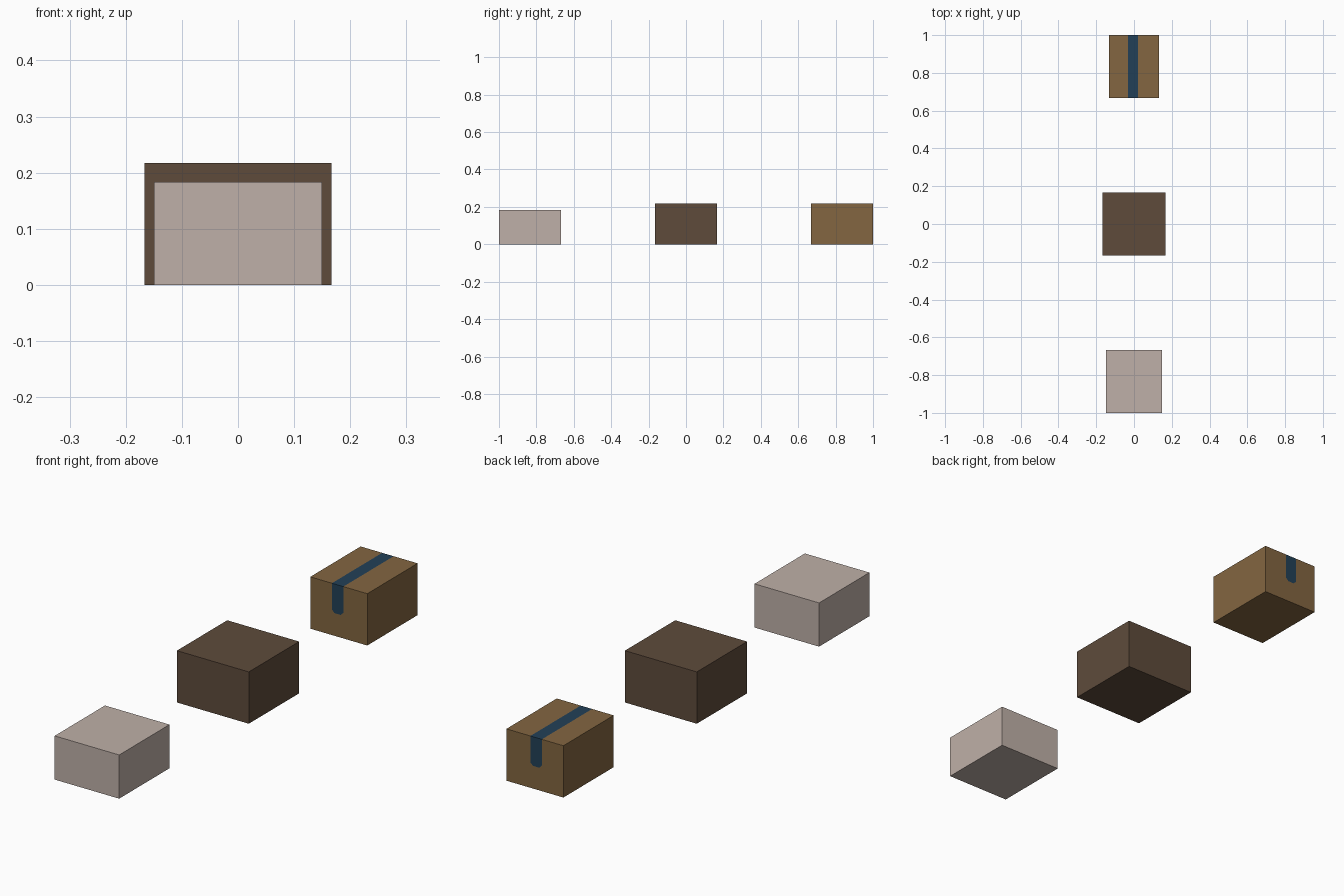
import bpy, bmesh
from mathutils import Vector

if "Cube" in bpy.data.objects:
    bpy.data.objects.remove(bpy.data.objects["Cube"])


def material(name, rgb):
    """Flat colour given as sRGB bytes, stored as linear values."""
    lin = [(c / 255 / 12.92) if c / 255 <= 0.04045 else ((c / 255 + 0.055) / 1.055) ** 2.4 for c in rgb]
    m = bpy.data.materials.new(name)
    m.diffuse_color = (*lin, 1.0)
    m.use_nodes = True
    m.node_tree.nodes["Principled BSDF"].inputs["Base Color"].default_value = m.diffuse_color
    return m


def box(name, width, depth, height, y, mats, stripe=None):
    """Box standing on the floor; stripe = half planes (point, outward normal) bounding painted faces."""
    bm = bmesh.new()
    bmesh.ops.create_cube(bm, size=1)
    for v in bm.verts:
        v.co = Vector((v.co.x * width, v.co.y * depth, (v.co.z + 0.5) * height))
    if stripe:
        for co, no in stripe:
            bmesh.ops.bisect_plane(bm, geom=bm.verts[:] + bm.edges[:] + bm.faces[:],
                                   dist=1e-6, plane_co=co, plane_no=no)
        for f in bm.faces:
            c = f.calc_center_median()
            if all((c - co).dot(no) < 0 for co, no in stripe):
                f.material_index = 1
    me = bpy.data.meshes.new(name)
    bm.to_mesh(me)
    bm.free()
    for m in mats:
        me.materials.append(m)
    ob = bpy.data.objects.new(name, me)
    ob.location.y = y
    bpy.context.collection.objects.link(ob)


pale = material("pale_pink_grey", (191, 176, 168))
brown = material("dark_brown", (94, 75, 59))
card = material("cardboard_tan", (131, 102, 65))
blue = material("blue_tape", (34, 64, 87))

# Tape outline: two sides, lower end and clipped lower corners
x0, x1, low, clip = -0.032, 0.021, 0.095, 0.012
tape = [(Vector((x0, 0, 0)), Vector((-1, 0, 0))),
        (Vector((x1, 0, 0)), Vector((1, 0, 0))),
        (Vector((0, 0, low)), Vector((0, 0, -1))),
        (Vector((x0 + clip, 0, low)), Vector((-1, 0, -1)).normalized()),
        (Vector((x1 - clip, 0, low)), Vector((1, 0, -1)).normalized())]

# Three boxes in a row
box("pale_box", 0.299, 0.333, 0.183, -0.8335, [pale])
box("dark_box", 0.333, 0.333, 0.217, 0.0, [brown])
box("taped_box", 0.264, 0.333, 0.217, 0.8335, [card, blue], tape)
